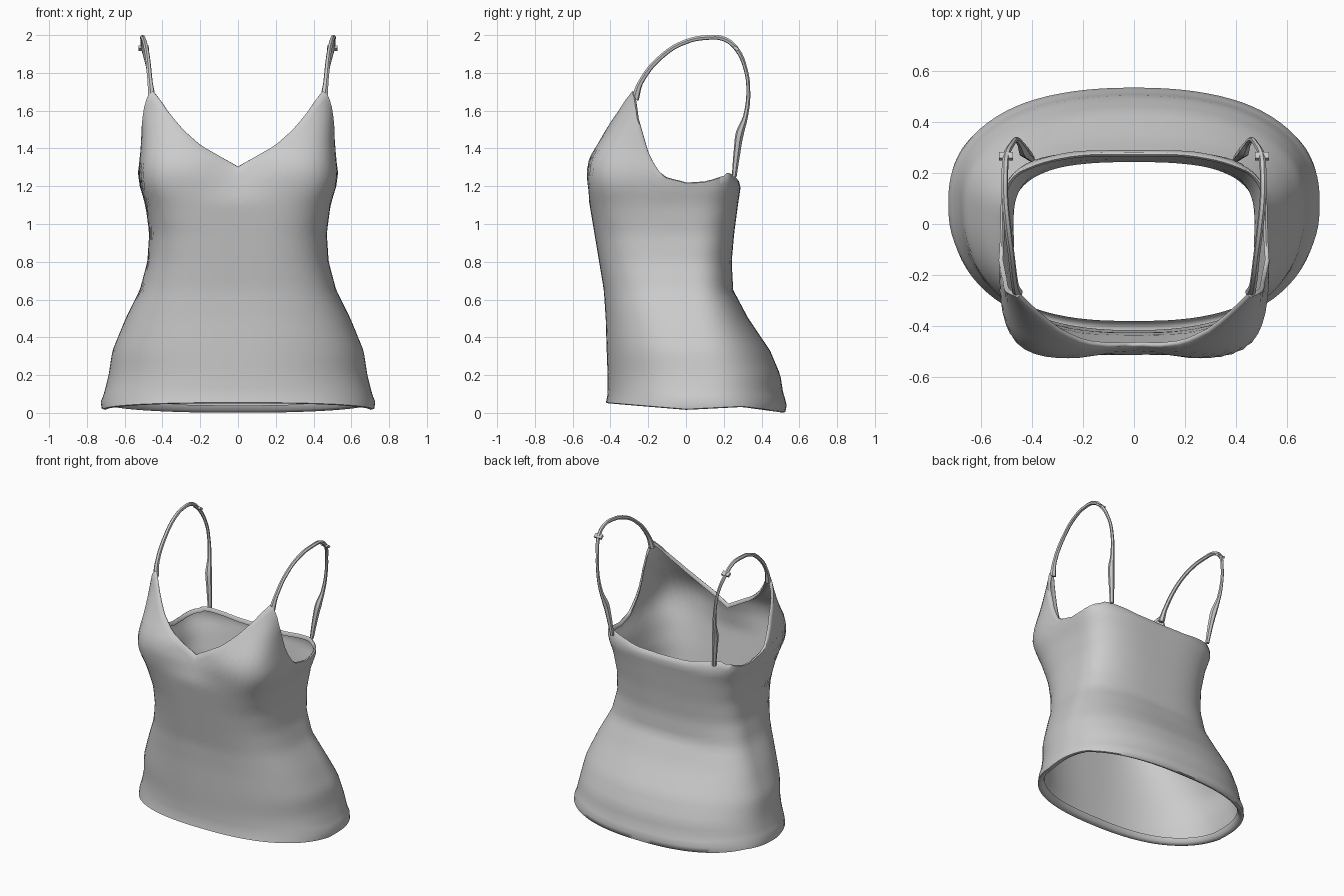
import bpy, bmesh, math
from mathutils import Vector

if "Cube" in bpy.data.objects:
    bpy.data.objects.remove(bpy.data.objects["Cube"])

cloth = bpy.data.materials.new("grey cloth")
cloth.diffuse_color = (0.6, 0.6, 0.6, 1)
cloth.use_nodes = True
cloth.node_tree.nodes["Principled BSDF"].inputs["Base Color"].default_value = cloth.diffuse_color


def lerp(table, v):
    """Piecewise linear lookup; rows are (key, value, ...)."""
    if v <= table[0][0]:
        return table[0][1:]
    for a, b in zip(table, table[1:]):
        if v <= b[0]:
            f = (v - a[0]) / (b[0] - a[0])
            return [p + (q - p) * f for p, q in zip(a[1:], b[1:])]
    return table[-1][1:]


# height, half width, front y, back y, centre y, front squareness, back squareness
SECTIONS = [
    (0.00, .715, -.41, .525, .10, 2.4, 2.3), (0.05, .73, -.425, .535, .10, 2.4, 2.3),
    (0.10, .71, -.415, .515, .10, 2.4, 2.3), (0.20, .685, -.415, .50, .10, 2.4, 2.3),
    (0.33, .665, -.42, .445, .08, 2.5, 2.3), (0.50, .595, -.425, .33, .05, 2.7, 2.5),
    (0.65, .52, -.435, .25, .02, 3.0, 2.7), (0.80, .48, -.46, .242, .00, 3.2, 2.8),
    (0.95, .47, -.485, .255, .00, 3.5, 3.0), (1.10, .49, -.51, .275, .00, 4.2, 3.2),
    (1.20, .52, -.525, .29, .00, 5.0, 3.4), (1.27, .53, -.535, .265, .00, 5.0, 3.4),
    (1.35, .52, -.522, .26, .00, 5.0, 3.4), (1.45, .515, -.46, .26, .00, 5.0, 3.4),
    (1.60, .52, -.375, .26, .00, 5.0, 3.4), (1.72, .525, -.32, .26, .00, 5.0, 3.4)]
# edge heights: neckline by x, armhole by y, back by x, hem by y
NECK = [(0, 1.30), (.1, 1.355), (.2, 1.41), (.3, 1.50), (.4, 1.62), (.45, 1.70)]
ARM = [(-.28, 1.70), (-.26, 1.56), (-.2, 1.36), (-.13, 1.25), (0, 1.215), (.1, 1.22), (.22, 1.255)]
BACK = [(0, 1.225), (.2, 1.23), (.4, 1.265)]
HEM = [(-.42, .055), (0, .02), (.3, .035), (.53, .005)]


def surface(ang, z):
    w, front, back, mid, nf, nb = lerp(SECTIONS, z)
    c, s = math.cos(ang), math.sin(ang)
    n, h = (nf, mid - front) if s < 0 else (nb, back - mid)
    r = (abs(c) ** n + abs(s) ** n) ** (-1 / n)
    x, y = w * c * r, mid + h * s * r
    if s < 0:  # hollow between the cups
        y += .05 * math.exp(-(x / .18) ** 2) * min(max((z - 1.12) / .18, 0), 1) * -s
    return Vector((x, y, z))


def top_height(ang):
    c, s = math.cos(ang), math.sin(ang)
    z = 1.1
    while z < 1.7:
        p = surface(ang, z)
        if abs(c) > abs(s) + 1e-6:
            limit = lerp(ARM, p.y)[0]
        else:
            limit = lerp(NECK if s < 0 else BACK, abs(p.x))[0]
        if z >= limit:
            break
        z += .002
    return z


def finish(obj, angle=50):
    obj.data.materials.clear()
    obj.data.materials.append(cloth)
    bpy.ops.object.select_all(action='DESELECT')
    obj.select_set(True)
    bpy.context.view_layer.objects.active = obj
    bpy.ops.object.shade_smooth_by_angle(angle=math.radians(angle))


# body: columns of points around the torso, with folded hem and neckline
COLS, ROWS = 96, 34
bm = bmesh.new()
columns = []
for i in range(COLS):
    ang = 2 * math.pi * i / COLS
    z0 = lerp(HEM, surface(ang, .03).y)[0]
    z1 = top_height(ang)
    pts = [surface(ang, z0 + (z1 - z0) * j / ROWS) for j in range(ROWS + 1)]

    def inset(p, d, dz):
        flat = Vector((p.x, p.y - .05, 0)).normalized()
        return p - flat * d + Vector((0, 0, dz))
    low = [inset(pts[0], .045, .035), inset(pts[0], .035, .008), inset(pts[0], .012, -.004)]
    high = [inset(pts[-1], .008, .004), inset(pts[-1], .018, -.004), inset(pts[-1], .018, -.025)]
    columns.append([bm.verts.new(p) for p in low + pts + high])
for i in range(COLS):
    a, b = columns[i], columns[(i + 1) % COLS]
    for j in range(len(a) - 1):
        bm.faces.new((a[j], b[j], b[j + 1], a[j + 1]))
mesh = bpy.data.meshes.new("camisole_body")
bm.to_mesh(mesh)
bm.free()
body = bpy.data.objects.new("camisole_body", mesh)
bpy.context.collection.objects.link(body)
finish(body, 60)

# straps: x, y, z, thickness
STRAP = [(.455, -.27, 1.66, 1.6), (.465, -.24, 1.75, 1.1), (.48, -.12, 1.895, 1), (.495, .0, 1.965, 1),
         (.505, .11, 1.987, 1), (.505, .2, 1.98, 1), (.50, .265, 1.93, 1), (.475, .315, 1.82, .8),
         (.46, .33, 1.70, .8), (.445, .315, 1.57, 1), (.43, .285, 1.48, 1.7), (.415, .27, 1.38, 1.4),
         (.40, .255, 1.25, 1.0)]
for side, name in ((1, "right"), (-1, "left")):
    curve = bpy.data.curves.new(name + "_strap", 'CURVE')
    curve.dimensions = '3D'
    curve.bevel_depth = .013
    curve.bevel_resolution = 1
    curve.resolution_u = 4
    curve.use_fill_caps = True
    spline = curve.splines.new('BEZIER')
    spline.bezier_points.add(len(STRAP) - 1)
    for bp, (x, y, z, r) in zip(spline.bezier_points, STRAP):
        bp.co = (x * side, y, z)
        bp.radius = r
        bp.handle_left_type = bp.handle_right_type = 'AUTO'
    strap = bpy.data.objects.new(name + "_strap", curve)
    bpy.context.collection.objects.link(strap)
    bpy.ops.object.select_all(action='DESELECT')
    strap.select_set(True)
    bpy.context.view_layer.objects.active = strap
    bpy.ops.object.convert(target='MESH')
    finish(bpy.context.object)

    # slider buckle on the strap
    bpy.ops.mesh.primitive_cube_add(size=1, location=(.50 * side, .265, 1.93), rotation=(math.radians(-35), 0, 0))
    slider = bpy.context.object
    slider.name = name + "_strap_slider"
    slider.scale = (.055, .03, .016)
    finish(slider, 30)
